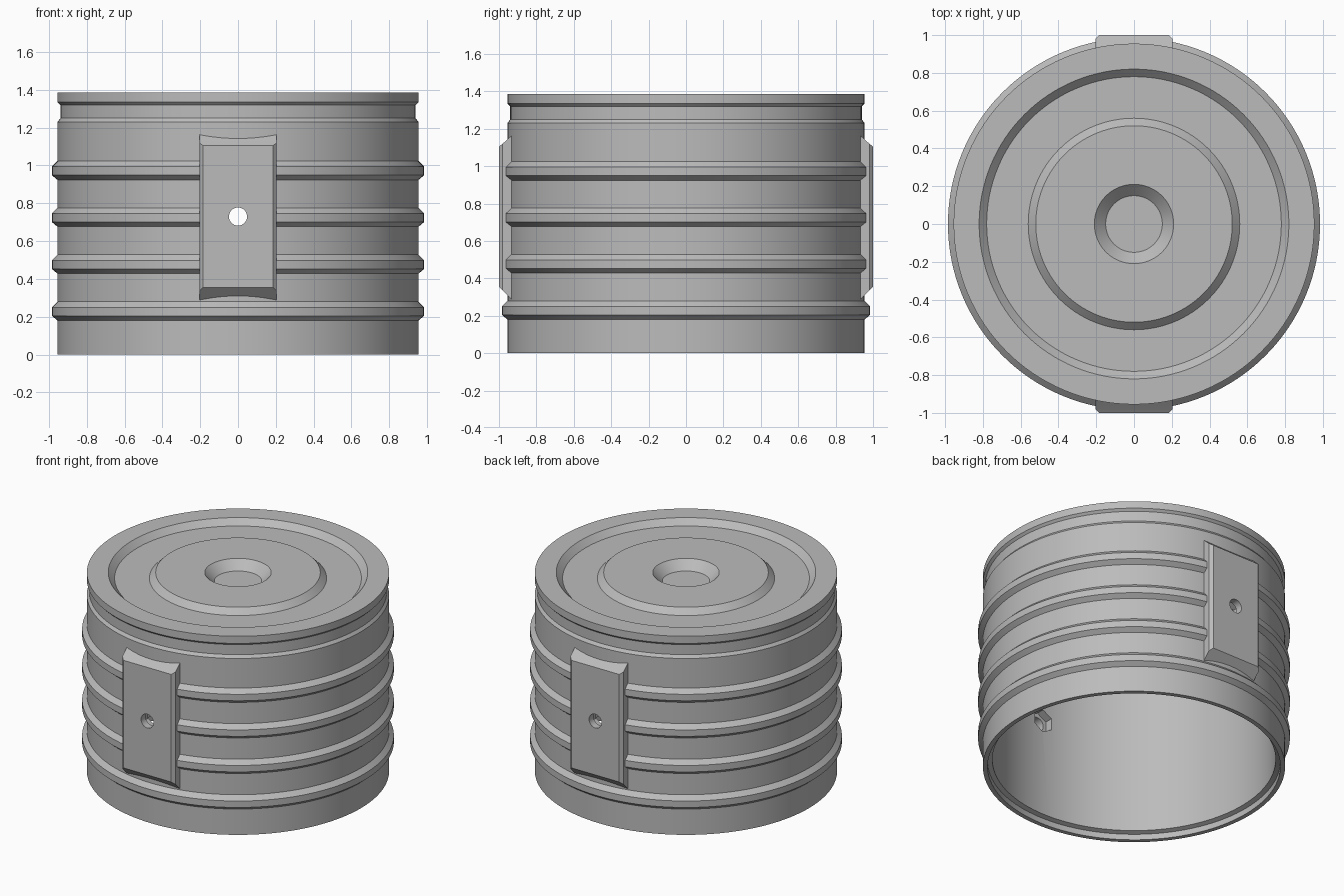
import bpy, bmesh, math

if "Cube" in bpy.data.objects:
    bpy.data.objects.remove(bpy.data.objects["Cube"], do_unlink=True)

GREY = (0.5, 0.5, 0.5, 1)
mat = bpy.data.materials.new("plain grey")
mat.use_nodes = True
mat.diffuse_color = GREY
mat.node_tree.nodes["Principled BSDF"].inputs["Base Color"].default_value = GREY

SEGMENTS = 128
HOLE_Z = 0.73


def make_object(name, bm):
    bmesh.ops.recalc_face_normals(bm, faces=bm.faces)
    mesh = bpy.data.meshes.new(name)
    bm.to_mesh(mesh)
    bm.free()
    mesh.materials.append(mat)
    obj = bpy.data.objects.new(name, mesh)
    bpy.context.collection.objects.link(obj)
    return obj


def lathe(name, profile):
    bm = bmesh.new()
    verts = [bm.verts.new((r, 0, z)) for r, z in profile]
    edges = [bm.edges.new(pair) for pair in zip(verts, verts[1:])]
    bmesh.ops.spin(bm, geom=verts + edges, cent=(0, 0, 0), axis=(0, 0, 1),
                   angle=math.tau, steps=SEGMENTS)
    bmesh.ops.remove_doubles(bm, verts=bm.verts, dist=0.0005)
    return make_object(name, bm)


def plate(name, side):
    # Loft of rectangles: sloped ends, small chamfers on the long edges
    bm = bmesh.new()
    loops = []
    for y, w, low, high in ((0.92, 0.205, 0.275, 1.175),
                            (0.98, 0.205, 0.335, 1.12),
                            (1.0, 0.185, 0.355, 1.105)):
        corners = ((-w, low), (w, low), (w, high), (-w, high))
        loops.append([bm.verts.new((x, side * y, z)) for x, z in corners])
    for a, b in zip(loops, loops[1:]):
        for i in range(4):
            j = (i + 1) % 4
            bm.faces.new((a[i], a[j], b[j], b[i]))
    bm.faces.new(loops[0])
    bm.faces.new(loops[-1])
    return make_object(name, bm)


def rod(name, sides, radius, length):
    bpy.ops.mesh.primitive_cylinder_add(vertices=sides, radius=radius, depth=length,
                                        location=(0, 0, HOLE_Z),
                                        rotation=(math.pi / 2, 0, 0))
    obj = bpy.context.object
    obj.name = name
    obj.hide_render = True
    return obj


# Ribbed shell: cavity wall, foot, four ribs, neck groove, stepped lid
WALL, RIB, NECK, TOP = 0.955, 0.985, 0.94, 1.385
profile = [(0, 1.27), (0.895, 1.27), (0.895, 0.05), (0.925, 0.04), (0.925, 0), (WALL, 0)]
for i in range(4):
    z = 0.23 + i * 0.248
    profile += [(WALL, z - 0.05), (RIB, z - 0.025), (RIB, z + 0.02), (WALL, z + 0.05)]
profile += [(WALL, 1.23), (NECK, 1.25), (NECK, 1.32), (WALL, 1.335), (WALL, TOP),
            (0.82, TOP), (0.78, TOP - 0.04), (0.56, TOP - 0.04), (0.52, TOP),
            (0.21, TOP), (0.15, TOP - 0.06), (0, TOP - 0.06)]
parts = [lathe("ribbed_cap", profile), plate("front_plate", -1), plate("back_plate", 1)]

# Screw holes through both plates, with hexagonal nut pockets inside
cutters = [rod("screw_hole_cutter", 32, 0.048, 2.4), rod("nut_pocket_cutter", 6, 0.08, 1.9)]
for part in parts:
    bpy.context.view_layer.objects.active = part
    for cutter in cutters:
        mod = part.modifiers.new("cut", 'BOOLEAN')
        mod.operation = 'DIFFERENCE'
        mod.solver = 'EXACT'
        mod.object = cutter
        bpy.ops.object.modifier_apply(modifier=mod.name)
for cutter in cutters:
    bpy.data.objects.remove(cutter, do_unlink=True)

# Smooth round walls, crisp steps
bpy.ops.object.select_all(action='DESELECT')
for part in parts:
    part.select_set(True)
bpy.context.view_layer.objects.active = parts[0]
bpy.ops.object.shade_smooth_by_angle(angle=math.radians(20))
